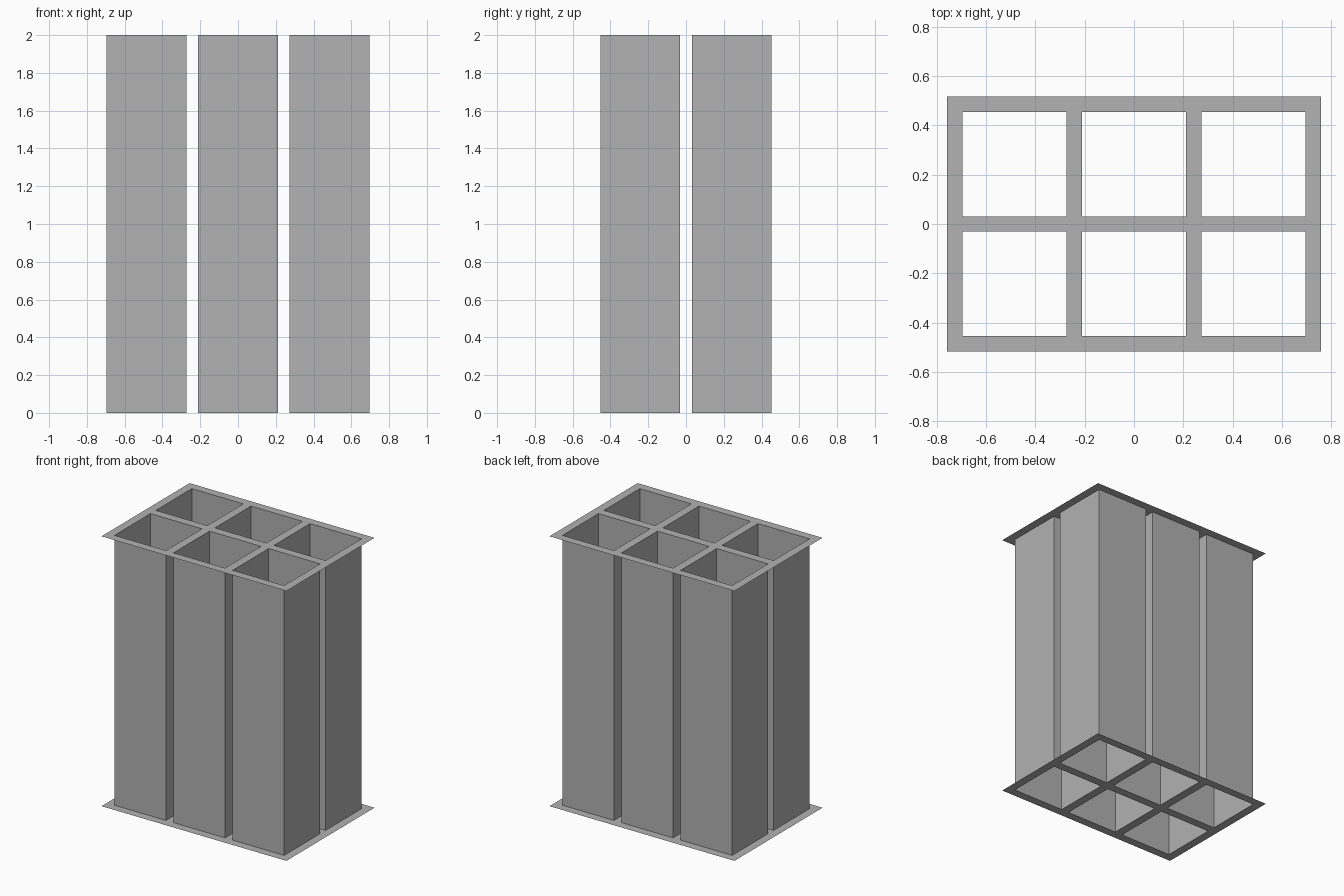
import bpy
import bmesh
from mathutils import Matrix

CELL, GAP, HEIGHT = 0.422, 0.0625, 2.0
COLUMNS, ROWS = 3, 2
PITCH = CELL + GAP

if "Cube" in bpy.data.objects:
    bpy.data.objects.remove(bpy.data.objects["Cube"], do_unlink=True)

grey = bpy.data.materials.new("plain_grey")
grey.use_nodes = True
colour = (0.445, 0.445, 0.445, 1)
grey.diffuse_color = colour
grey.node_tree.nodes["Principled BSDF"].inputs["Base Color"].default_value = colour


def add_object(name, bm):
    mesh = bpy.data.meshes.new(name)
    bm.to_mesh(mesh)
    bm.free()
    mesh.materials.append(grey)
    bpy.context.collection.objects.link(bpy.data.objects.new(name, mesh))


def grid_lines(count):
    """Edges of alternating rims and openings, centred on zero."""
    lines = [-(count * PITCH + GAP) / 2]
    for i in range(2 * count + 1):
        lines.append(lines[-1] + (CELL if i % 2 else GAP))
    return lines


def add_plate(name, z, facing_up):
    """Thin sheet with one square opening for each tube."""
    bm = bmesh.new()
    xs, ys = grid_lines(COLUMNS), grid_lines(ROWS)
    verts = [[bm.verts.new((x, y, z)) for y in ys] for x in xs]
    for i in range(len(xs) - 1):
        for j in range(len(ys) - 1):
            if i % 2 and j % 2:
                continue
            bm.faces.new((verts[i][j], verts[i + 1][j],
                          verts[i + 1][j + 1], verts[i][j + 1]))
    if not facing_up:
        bmesh.ops.reverse_faces(bm, faces=bm.faces[:])
    # Merge the strips into larger flat faces
    bmesh.ops.dissolve_limit(bm, angle_limit=0.01, verts=bm.verts[:], edges=bm.edges[:])
    add_object(name, bm)


def add_tube(name, x, y):
    """Square tube, open at both ends."""
    bm = bmesh.new()
    place = Matrix.Translation((x, y, HEIGHT / 2)) @ Matrix.Diagonal((CELL, CELL, HEIGHT, 1))
    bmesh.ops.create_cube(bm, size=1, matrix=place)
    bm.normal_update()
    ends = [f for f in bm.faces if abs(f.normal.z) > 0.5]
    bmesh.ops.delete(bm, geom=ends, context='FACES_ONLY')
    add_object(name, bm)


# Top and bottom frames
add_plate("top_plate", HEIGHT, True)
add_plate("bottom_plate", 0, False)

# Tubes between the frames
for c in range(COLUMNS):
    for r in range(ROWS):
        add_tube(f"square_tube_{c + 1}_{r + 1}",
                 (c - (COLUMNS - 1) / 2) * PITCH,
                 (r - (ROWS - 1) / 2) * PITCH)
